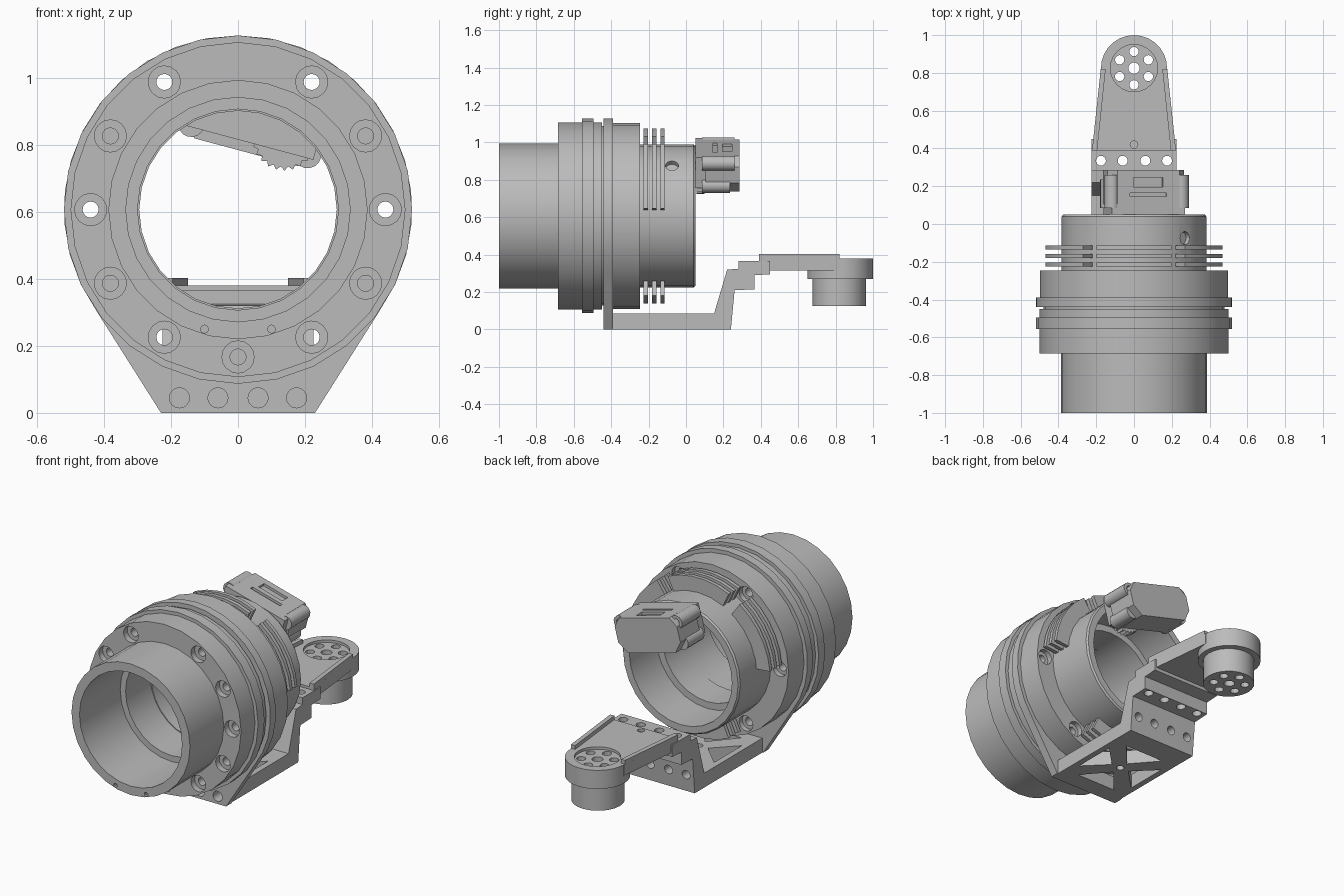
import bpy, bmesh
from math import sin, cos, pi, radians
from mathutils import Matrix, Vector

if "Cube" in bpy.data.objects:
    bpy.data.objects.remove(bpy.data.objects["Cube"])

AXIS_Z = 0.607          # height of the barrel axis
grey = bpy.data.materials.new("metal_grey")
grey.use_nodes = True
colour = (0.5, 0.5, 0.5, 1)
grey.diffuse_color = colour
grey.node_tree.nodes["Principled BSDF"].inputs["Base Color"].default_value = colour
parts = []


def arc(r, a0, a1, n, cx=0, cy=0):
    """Points on an arc, angles in degrees."""
    step = (a1 - a0) / n
    return [(cx + r * cos(radians(a0 + step * i)), cy + r * sin(radians(a0 + step * i)))
            for i in range(n + 1)]


def circle(cx, cy, r, n=16):
    return arc(r, 0, 360, n, cx, cy)[:-1]


def rect(x0, y0, x1, y1):
    return [(x0, y0), (x1, y0), (x1, y1), (x0, y1)]


def solid(bm, pts, axis, lo, hi):
    """Extrude a 2D outline along one axis."""
    place = {"x": lambda a, b, h: (h, a, b),
             "y": lambda a, b, h: (a, h, b),
             "z": lambda a, b, h: (a, b, h)}[axis]
    low = [bm.verts.new(place(a, b, lo)) for a, b in pts]
    top = [bm.verts.new(place(a, b, hi)) for a, b in pts]
    bm.faces.new(low)
    bm.faces.new(top[::-1])
    for i in range(len(pts)):
        j = (i + 1) % len(pts)
        bm.faces.new((low[i], top[i], top[j], low[j]))


def make(name, *solids, bm=None):
    bm = bm or bmesh.new()
    for s in solids:
        solid(bm, *s)
    bmesh.ops.recalc_face_normals(bm, faces=bm.faces)
    mesh = bpy.data.meshes.new(name)
    bm.to_mesh(mesh)
    bm.free()
    obj = bpy.data.objects.new(name, mesh)
    bpy.context.collection.objects.link(obj)
    mesh.materials.append(grey)
    parts.append(obj)
    return obj


def cut(obj, *solids, bm=None):
    """Subtract solids from an object and bake the result."""
    tool = make("cutter", *solids, bm=bm)
    parts.remove(tool)
    mod = obj.modifiers.new("cut", "BOOLEAN")
    mod.operation, mod.solver, mod.object = "DIFFERENCE", "EXACT", tool
    deps = bpy.context.evaluated_depsgraph_get()
    mesh = bpy.data.meshes.new_from_object(obj.evaluated_get(deps))
    obj.modifiers.clear()
    obj.data = mesh
    bpy.data.objects.remove(tool)


def lathe(name, profile, n=28):
    """Revolve a closed (radius, y) profile round the barrel axis."""
    bm = bmesh.new()
    rings = [[bm.verts.new((r * cos(2 * pi * i / n), y, AXIS_Z + r * sin(2 * pi * i / n)))
              for r, y in profile] for i in range(n)]
    for i in range(n):
        a, b = rings[i], rings[(i + 1) % n]
        for k in range(len(profile)):
            m = (k + 1) % len(profile)
            bm.faces.new((a[k], a[m], b[m], b[k]))
    return make(name, bm=bm)


def bolts(angles, r, y0, y1):
    """Bolt-circle cylinders along y."""
    return [(circle(0.44 * cos(radians(a)), AXIS_Z + 0.44 * sin(radians(a)), r), "y", y0, y1)
            for a in angles]


# Front tube and housing
housing = lathe("front_housing", [
    (0.335, -1), (0.387, -1), (0.387, -0.685), (0.5, -0.685), (0.5, -0.555), (0.52, -0.555),
    (0.52, -0.495), (0.5, -0.495), (0.5, -0.45), (0.48, -0.45), (0.48, -0.44),
    (0.3, -0.44), (0.3, -0.62), (0.335, -0.62)])
through = range(0, 360, 60)
blind = [a for a in range(30, 360, 60) if a != 90]
cut(housing, *bolts(list(through) + blind, 0.048, -0.75, -0.65))
cut(housing, *bolts(through, 0.024, -0.75, -0.4), *bolts(blind, 0.024, -0.75, -0.6))
cut(housing, *[(circle(x, 0.25, 0.012, 8), "y", -1.1, -0.96) for x in (-0.1, 0.1)])

# Mounting plate with its foot
plate = make("mounting_plate", (arc(0.52, -36, 216, 24, 0, AXIS_Z) + [(-0.23, 0), (0.23, 0)],
                                "y", -0.44, -0.39))
cut(plate, (circle(0, AXIS_Z, 0.3, 28), "y", -0.5, -0.3), *bolts(through, 0.024, -0.5, -0.3))

# Rear ring and barrel
barrel = lathe("rear_barrel", [
    (0.295, -0.39), (0.498, -0.39), (0.498, -0.245), (0.383, -0.245), (0.383, 0.04),
    (0.375, 0.05), (0.335, 0.05), (0.335, -0.2), (0.295, -0.2)])
cut(barrel, *bolts(through, 0.024, -0.45, -0.2))
cut(barrel, *bolts(through, 0.045, -0.275, -0.2))
socket = bmesh.new()
way = Vector((1, 0, 1)).normalized()
bmesh.ops.create_cone(socket, cap_ends=True, segments=14, radius1=0.035, radius2=0.035, depth=0.06,
                      matrix=Matrix.Translation(way * 0.385 + Vector((0, -0.075, AXIS_Z)))
                      @ way.to_track_quat("Z", "Y").to_matrix().to_4x4())
cut(barrel, bm=socket)

# Cooling fins in sectors between the bolts
fins = []
for middle in (30, 90, 150, 270):
    a0, a1 = middle - 25, middle + 25
    outline = arc(0.47, a0, a1, 5, 0, AXIS_Z) + arc(0.37, a1, a0, 5, 0, AXIS_Z)
    fins += [(outline, "y", y - 0.011, y + 0.011) for y in (-0.215, -0.17, -0.125)]
make("cooling_fins", *fins)

# Bracket: foot, sloped wall and stepped shelf
bracket = make("bracket", ([
    (-0.4, 0), (0.24, 0), (0.26, 0.21), (0.365, 0.215), (0.365, 0.29), (0.45, 0.295),
    (0.45, 0.365), (0.28, 0.365), (0.28, 0.325), (0.22, 0.32), (0.15, 0.085), (-0.4, 0.085)],
    "x", -0.225, 0.225))
hole_x = (-0.175, -0.06, 0.06, 0.175)
cut(bracket,
    *[(circle(x, 0.335, 0.026), "z", 0.1, 0.5) for x in hole_x],
    *[(circle(x, 0.1, 0.026), "y", 0.19, 0.4) for x in hole_x])

# Truss openings in the foot
back, front, mid = 0.1, -0.34, -0.12
trusses = [(circle(0, mid, 0.022), "z", -0.1, 0.2)]
for s in (-1, 1):
    trusses.append(([(s * 0.19, mid - 0.13), (s * 0.19, mid + 0.13), (s * 0.06, mid)], "z", -0.1, 0.2))
    end = mid + s * 0.21
    trusses.append(([(-0.13, end), (0.13, end), (0, mid + s * 0.06)], "z", -0.1, 0.2))
cut(bracket, *trusses)
for obj in (plate, bracket):
    cut(obj, *[(circle(x, 0.045, 0.03), "y", -0.5, -0.36) for x in hole_x])

# Tapered arm with raised edges
arm = make("arm", ([(-0.222, 0.39), (0.222, 0.39), (0.175, 0.83), (-0.175, 0.83)], "z", 0.315, 0.38))
cut(arm, (circle(0, 0.42, 0.02), "z", 0.2, 0.5), (circle(0, 0.825, 0.15, 24), "z", 0.2, 0.5))
make("arm_edges", *[([(s * 0.222, 0.39), (s * 0.195, 0.39), (s * 0.15, 0.82), (s * 0.176, 0.82)],
                     "z", 0.37, 0.403) for s in (-1, 1)])

# Pivot boss and hub with a ring of holes
boss = make("pivot_boss", (circle(0, 0.825, 0.175, 28), "z", 0.27, 0.38))
cut(boss, (circle(0, 0.825, 0.125, 24), "z", 0.365, 0.5))
hub = make("pivot_hub", (circle(0, 0.82, 0.143, 24), "z", 0.125, 0.272))
holes = [(circle(0, 0.825, 0.03), "z", 0, 0.5)]
holes += [(circle(x, y, 0.025, 12), "z", 0, 0.5) for x, y in arc(0.088, 30, 330, 5, 0, 0.825)]
for obj in (boss, hub):
    cut(obj, *holes)

# Tilted motor box behind the barrel, modelled round its own centre
case_outline = [(-0.21, -0.04), (-0.16, -0.1), (0.16, -0.1), (0.21, -0.04),
                (0.21, 0.05), (0.17, 0.1), (-0.17, 0.1), (-0.21, 0.05)]
case = make("motor_case", (case_outline, "y", -0.07, 0.11))
cut(case, (rect(-0.08, 0.02, 0.08, 0.07), "z", 0.085, 0.2),
    (rect(-0.1, -0.03, 0.1, -0.01), "z", 0.085, 0.2))
collar = make("motor_collar", (rect(-0.2, -0.07, 0.2, 0.1), "y", -0.125, -0.07))
lugs = make("motor_lugs", *[(circle(s * 0.19, 0.065, 0.04), "y", -0.09, 0.085) for s in (-1, 1)],
            *[(circle(s * 0.18, -0.06, 0.04), "y", -0.09, 0.06) for s in (-1, 1)])
cut(lugs, *[(circle(s * 0.19, 0.065, 0.022, 10), "y", 0.065, 0.2) for s in (-1, 1)])
teeth = 24
gear_outline = [(0.1 + r * cos(a), -0.03 + r * sin(a)) for i in range(teeth * 2)
                for a, r in [(pi * i / teeth, 0.085 if i % 2 else 0.097)]]
gear = make("drive_gear", (gear_outline, "y", -0.12, -0.075))
for obj in (case, collar, lugs, gear):
    obj.location = (0.05, 0.175, 0.875)
    obj.rotation_euler = (0, radians(15), 0)

# Smooth round surfaces, keep edges crisp
bpy.ops.object.select_all(action="DESELECT")
for obj in parts:
    obj.select_set(True)
bpy.context.view_layer.objects.active = parts[0]
bpy.ops.object.shade_smooth_by_angle(angle=radians(25))
